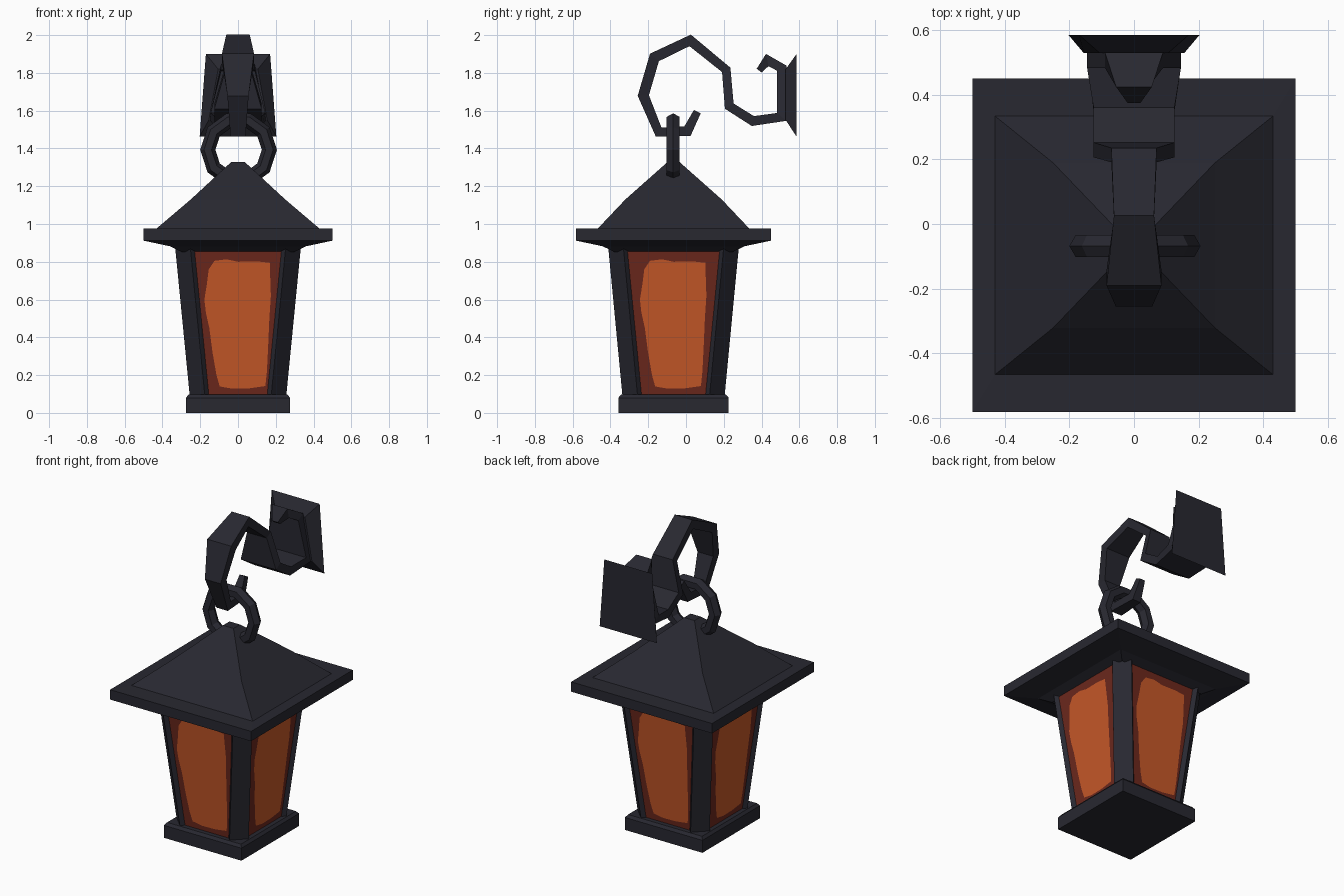
import bpy, bmesh, math
from mathutils import Vector

if "Cube" in bpy.data.objects:
    bpy.data.objects.remove(bpy.data.objects["Cube"])

CY = -0.066  # lantern axis in y


def material(name, rgb):
    m = bpy.data.materials.new(name)
    m.diffuse_color = (*rgb, 1)
    m.use_nodes = True
    m.node_tree.nodes["Principled BSDF"].inputs["Base Color"].default_value = m.diffuse_color
    return m


IRON = material("dark_iron", (0.021, 0.021, 0.030))
AMBER = material("amber_glass", (0.57, 0.099, 0.021))
RUST = material("dark_red_glass", (0.152, 0.021, 0.012))


def finish(name, bm, mat, recalc=True):
    if recalc:
        bmesh.ops.recalc_face_normals(bm, faces=bm.faces)
    me = bpy.data.meshes.new(name)
    bm.to_mesh(me)
    bm.free()
    me.materials.append(mat)
    ob = bpy.data.objects.new(name, me)
    bpy.context.collection.objects.link(ob)
    return ob


def loft(name, rings, mat, bottom=True, top=True, skip=()):
    """Skin equal-sized loops; caps are optional and some sides can be left out."""
    bm = bmesh.new()
    loops = [[bm.verts.new(p) for p in r] for r in rings]
    n = len(loops[0])
    for a, b in zip(loops, loops[1:]):
        for i in range(n):
            if i not in skip:
                j = (i + 1) % n
                bm.faces.new((a[i], a[j], b[j], b[i]))
    if bottom:
        bm.faces.new(loops[0][::-1])
    if top:
        bm.faces.new(loops[-1])
    return finish(name, bm, mat, recalc=bottom and top)


def rect(hx, hy, z):
    return [(sx * hx, CY + sy * hy, z) for sx, sy in ((-1, -1), (1, -1), (1, 1), (-1, 1))]


def octagon(hx, hy, z, c=.07):
    """Rectangle with its corners cut off, so it hides behind the turned posts."""
    a, b = hx - c, hy - c
    pts = ((-a, -hy), (a, -hy), (hx, -b), (hx, b), (a, hy), (-a, hy), (-hx, b), (-hx, -b))
    return [(x, CY + y, z) for x, y in pts]


CORNERS = (1, 3, 5, 7)

# base and roof
loft("base", [rect(.275, .292, 0), rect(.275, .292, .08), rect(.262, .278, .097)], IRON)
loft("roof", [rect(.30, .315, .853), rect(.36, .375, .882), rect(.5, .516, .912),
              rect(.5, .516, .975), rect(.43, .40, .977), rect(.25, .255, 1.13),
              rect(.037, .033, 1.327)], IRON, bottom=False)

# tapered glass panels
Z0, Z1 = .09, .865


def glass_half(z):
    t = (z - .09) / .77
    return .234 + .077 * t, .249 + .074 * t


loft("glass_panels", [octagon(*glass_half(z), z) for z in (.095, .855)], RUST,
     bottom=False, top=False, skip=CORNERS)

# amber glow patch on each side
PATCH = [(-.097, .14), (-.03, .128), (.06, .13), (.145, .142), (.153, .22), (.16, .36),
         (.166, .5), (.174, .62), (.168, .795), (.10, .802), (0, .80), (-.06, .813),
         (-.125, .805), (-.155, .76), (-.165, .68), (-.178, .6), (-.17, .53),
         (-.152, .45), (-.135, .32), (-.114, .2)]
for k, side in enumerate(("front", "right", "back", "left")):
    bm = bmesh.new()
    verts = []
    for u, z in PATCH:
        hx, hy = (h + .002 for h in glass_half(z))
        x, y = ((u, -hy), (hx, u), (-u, hy), (-hx, -u))[k]
        verts.append(bm.verts.new((x, CY + y, z)))
    bm.faces.new(verts)
    finish(side + "_glow_patch", bm, AMBER, recalc=False)

# corner posts, turned 45 degrees, open toward the inside
for sx in (-1, 1):
    for sy in (-1, 1):
        rings = []
        for ox, oy, z in ((.255, .27, .085), (.332, .345, .87)):
            w, d = .08, .03
            quad = [(ox, oy - w), (ox - w, oy), (ox - w - d, oy - d), (ox - d, oy - w - d)]
            ring = [(sx * x, CY + sy * y, z) for x, y in quad]
            if sx * sy < 0:  # keep the faces pointing out on mirrored posts
                ring = [ring[1], ring[0], ring[3], ring[2]]
            rings.append(ring)
        loft(("back" if sy > 0 else "front") + ("_right" if sx > 0 else "_left") + "_post",
             rings, IRON, bottom=False, top=True, skip=(2,))

# hanging ring
bpy.ops.mesh.primitive_torus_add(major_segments=10, minor_segments=6, major_radius=.163,
                                 minor_radius=.04, location=(.003, -.068, 1.393),
                                 rotation=(math.pi / 2, 0, 0))
ring = bpy.context.object
ring.name = "hanging_ring"
ring.data.materials.append(IRON)

# scrolled arm: y, z, half width, half thickness
ARM = [(.06, 1.595, .018, .02), (.008, 1.492, .03, .026), (-.145, 1.487, .04, .023),
       (-.226, 1.68, .056, .028), (-.167, 1.882, .085, .028), (.022, 1.972, .062, .026),
       (.213, 1.816, .07, .023), (.229, 1.624, .125, .024), (.354, 1.545, .125, .025),
       (.507, 1.567, .145, .024), (.507, 1.825, .09, .024), (.43, 1.868, .055, .025),
       (.387, 1.812, .02, .016)]
pts = [Vector((0, a[0], a[1])) for a in ARM]
rings = []
for i, (y, z, w, t) in enumerate(ARM):
    d0 = (pts[i] - pts[max(i - 1, 0)]).normalized()
    d1 = (pts[min(i + 1, len(pts) - 1)] - pts[i]).normalized()
    tan = (d0 + d1).normalized()
    nrm = Vector((0, -tan.z, tan.y))
    ref = d1 if d1.length else d0
    n = nrm * (t / max(.6, tan.dot(ref)))  # mitred corners
    X = Vector((w, 0, 0))
    rings.append([pts[i] - X - n, pts[i] + X - n, pts[i] + X + n, pts[i] - X + n])
loft("scroll_arm", rings, IRON)


# wall plate, tapering forward to meet the arm
def plate(y, low, high, z0, z1):
    return [(-low, y, z0), (low, y, z0), (high, y, z1), (-high, y, z1)]


loft("wall_plate", [plate(.585, .203, .17, 1.463, 1.9), plate(.528, .155, .105, 1.55, 1.82)],
     IRON)
